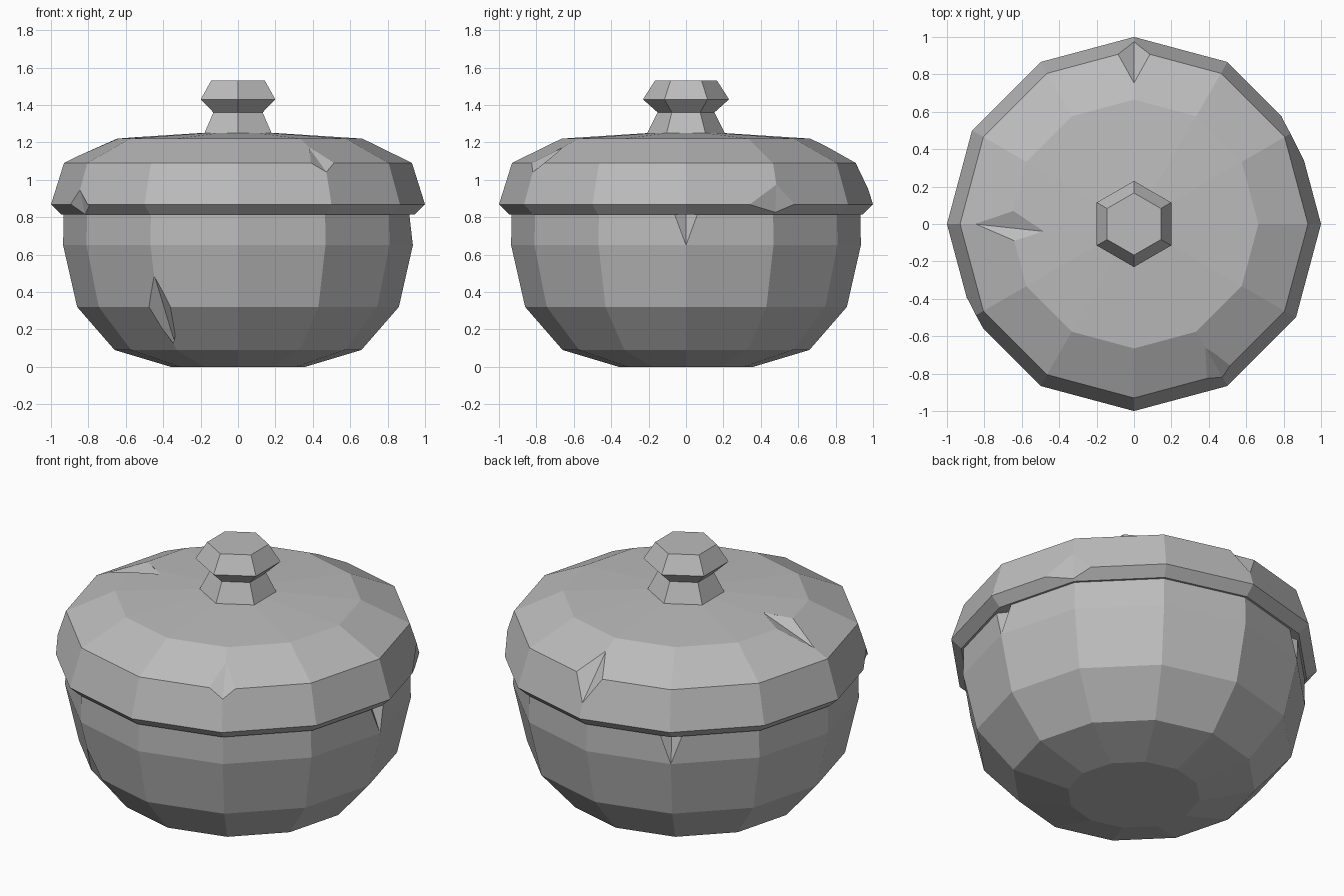
import bpy, bmesh, math
from mathutils import Vector

cube = bpy.data.objects.get("Cube")
if cube:
    bpy.data.objects.remove(cube)

clay = bpy.data.materials.new("grey_clay")
clay.use_nodes = True
GREY = (0.5, 0.5, 0.5, 1)
clay.diffuse_color = GREY
clay.node_tree.nodes["Principled BSDF"].inputs["Base Color"].default_value = GREY


def to_object(name, bm):
    bmesh.ops.recalc_face_normals(bm, faces=bm.faces)
    mesh = bpy.data.meshes.new(name)
    bm.to_mesh(mesh)
    bm.free()
    mesh.materials.append(clay)
    obj = bpy.data.objects.new(name, mesh)
    bpy.context.collection.objects.link(obj)
    return obj


def lathe(name, profile, sides, start=0):
    """Spin an (r, z) profile that starts and ends on the axis."""
    bm = bmesh.new()
    a = math.radians(start)
    verts = [bm.verts.new((r * math.cos(a), r * math.sin(a), z)) for r, z in profile]
    edges = [bm.edges.new(pair) for pair in zip(verts, verts[1:])]
    bmesh.ops.spin(bm, geom=verts + edges, cent=(0, 0, 0), axis=(0, 0, 1),
                   angle=math.tau, steps=sides, use_duplicate=False)
    bmesh.ops.remove_doubles(bm, verts=bm.verts, dist=0.0005)
    return to_object(name, bm)


def chip(body, angle, corner, points):
    """Knock a V-shaped chip out of a corner; points are (r, z, sideways)."""
    a = math.radians(angle)
    out = Vector((math.cos(a), math.sin(a), 0))
    side = Vector((-math.sin(a), math.cos(a), 0))
    place = lambda r, z, t=0: out * r + side * t + Vector((0, 0, z))
    hull = [place(*p) for p in points]
    tip = place(*corner)
    hull.append(tip + (tip - (hull[0] + hull[1]) / 2).normalized() * 0.1)
    bm = bmesh.new()
    for p in hull:
        bm.verts.new(p)
    bmesh.ops.convex_hull(bm, input=bm.verts)
    cutter = to_object("chip_cutter", bm)
    cutter.hide_render = True
    mod = body.modifiers.new("chip", "BOOLEAN")
    mod.operation, mod.solver, mod.object = "DIFFERENCE", "EXACT", cutter
    with bpy.context.temp_override(object=body, active_object=body):
        bpy.ops.object.modifier_apply(modifier=mod.name)
    bpy.data.objects.remove(cutter)


# Hollow bowl
bowl = lathe("bowl", [(0, 0), (0.36, 0), (0.66, 0.09), (0.86, 0.32), (0.935, 0.65),
                      (0.932, 0.825), (0.8, 0.825), (0.8, 0.65), (0.65, 0.36),
                      (0.45, 0.2), (0, 0.2)], 12)

# Domed lid with a flared rim
lid = lathe("lid", [(0, 0.815), (0.945, 0.815), (1, 0.868), (0.93, 1.09),
                    (0.665, 1.22), (0.2, 1.25), (0, 1.25)], 12)

# Six-sided knob
lathe("knob", [(0, 1.24), (0.212, 1.24), (0.152, 1.36), (0.23, 1.43),
               (0.166, 1.53), (0, 1.53)], 6, 30)

# Chips in the bowl: two on the rim, one low on the front
for angle in (0, 120):
    chip(bowl, angle, (0.95, 0.84),
         [(0.935, 0.65), (0.86, 0.84), (0.913, 0.84, -0.07), (0.913, 0.84, 0.07)])
chip(bowl, 240, (0.86, 0.32),
     [(0.895, 0.49), (0.655, 0.095), (0.842, 0.31, -0.068), (0.838, 0.3, 0.08)])

# Chips in the lid: shoulder, rim and dome
chip(lid, -60, (0.93, 1.09),
     [(0.75, 1.177), (0.947, 1.04), (0.91, 1.09, -0.075), (0.915, 1.09, 0.07)])
chip(lid, 90, (0.93, 1.09),
     [(0.75, 1.177), (0.975, 0.95), (0.907, 1.09, -0.085), (0.907, 1.09, 0.085)])
chip(lid, 210, (1, 0.868),
     [(0.976, 0.945), (0.945, 0.816), (0.97, 0.87, -0.11), (0.97, 0.86, 0.1)])
chip(lid, 30, (1, 0.868),
     [(0.966, 0.975), (0.955, 0.826), (0.957, 0.868, -0.16), (0.97, 0.87, 0.11)])
chip(lid, 180, (0.665, 1.22),
     [(0.85, 1.128), (0.48, 1.23, 0.04), (0.645, 1.22, -0.07), (0.64, 1.22, 0.09)])
